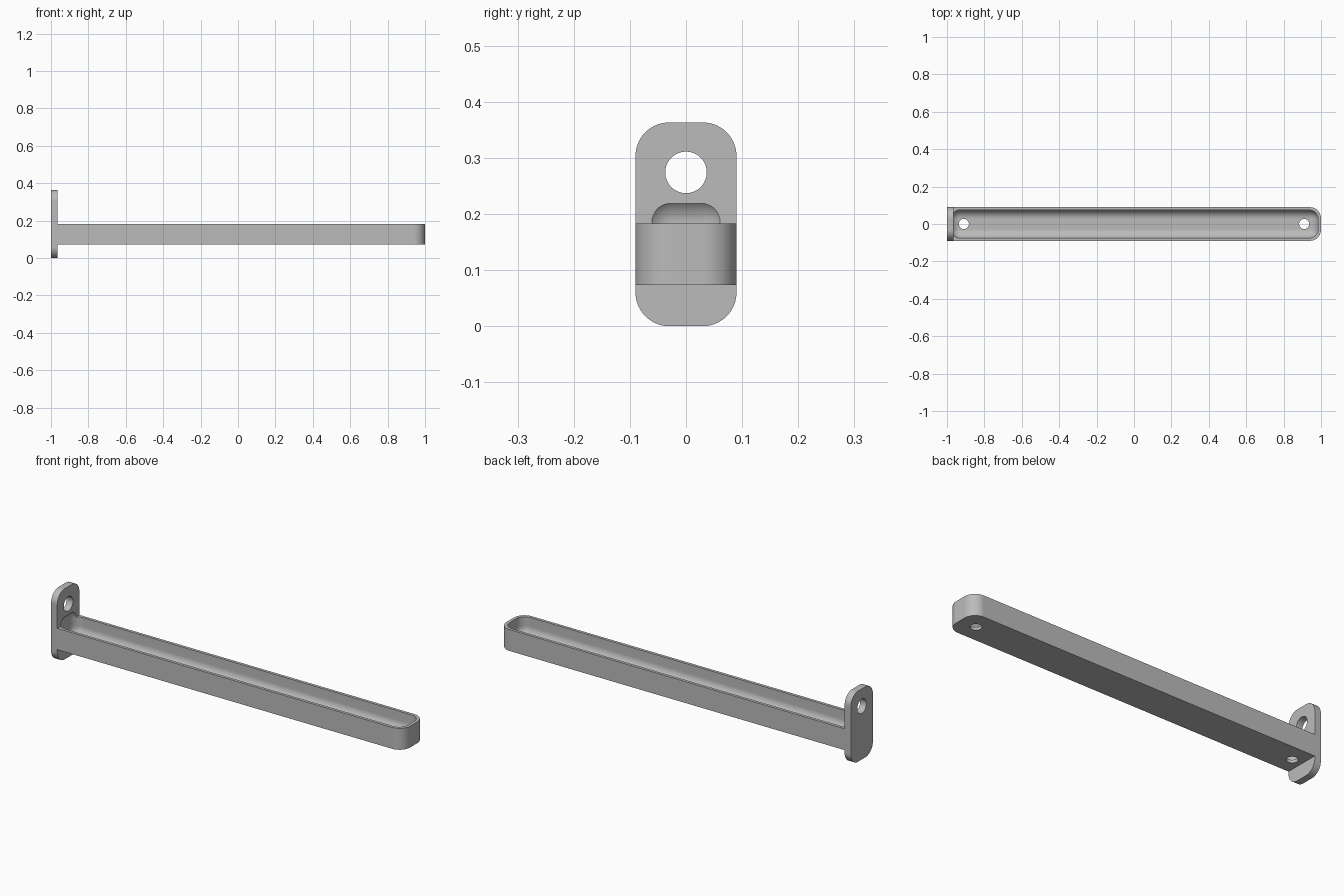
import bpy, bmesh
from math import cos, sin, pi, radians
from mathutils import Vector

cube = bpy.data.objects.get("Cube")
if cube:
    bpy.data.objects.remove(cube, do_unlink=True)

grey = bpy.data.materials.new("mid_grey")
grey.use_nodes = True
grey.diffuse_color = (0.5, 0.5, 0.5, 1)
grey.node_tree.nodes["Principled BSDF"].inputs["Base Color"].default_value = (0.5, 0.5, 0.5, 1)


def add_object(name, bm):
    bmesh.ops.recalc_face_normals(bm, faces=bm.faces[:])
    mesh = bpy.data.meshes.new(name)
    bm.to_mesh(mesh)
    bm.free()
    mesh.materials.append(grey)
    obj = bpy.data.objects.new(name, mesh)
    bpy.context.collection.objects.link(obj)
    return obj


def rounded_outline(u0, u1, v0, v1, radii, steps=14):
    """Rectangle outline; radii run from the low corner anticlockwise."""
    corners = [(u0, v0, 1, 1), (u1, v0, -1, 1), (u1, v1, -1, -1), (u0, v1, 1, -1)]
    points = []
    for i, ((u, v, su, sv), r) in enumerate(zip(corners, radii)):
        if r == 0:
            points.append((u, v))
            continue
        for k in range(steps + 1):
            a = pi + (i + k / steps) * pi / 2
            points.append((u + su * r + r * cos(a), v + sv * r + r * sin(a)))
    return points


def extrude(name, points, axis, start, end):
    """Extrude an outline along x or z."""
    bm = bmesh.new()
    place = (lambda u, v: (start, u, v)) if axis == "x" else (lambda u, v: (u, v, start))
    face = bm.faces.new([bm.verts.new(place(u, v)) for u, v in points])
    grown = bmesh.ops.extrude_face_region(bm, geom=[face])
    shift = Vector((end - start, 0, 0)) if axis == "x" else Vector((0, 0, end - start))
    bmesh.ops.translate(bm, vec=shift, verts=[g for g in grown["geom"] if isinstance(g, bmesh.types.BMVert)])
    return add_object(name, bm)


def circle(u, v, r, n=48):
    return [(u + r * cos(2 * pi * k / n), v + r * sin(2 * pi * k / n)) for k in range(n)]


def combine(target, other, operation):
    mod = target.modifiers.new(operation.lower(), "BOOLEAN")
    mod.operation, mod.solver, mod.object = operation, "EXACT", other
    bpy.context.view_layer.objects.active = target
    bpy.ops.object.modifier_apply(modifier=mod.name)
    bpy.data.objects.remove(other, do_unlink=True)


# End plate joined to the long tray body
R = 0.06
bracket = extrude("tray_with_end_plate", rounded_outline(-0.09, 0.09, 0, 0.363, [R] * 4), "x", -1, -0.965)
body = extrude("tray_body", rounded_outline(-0.985, 1, -0.09, 0.09, [0, R, R, 0]), "z", 0.073, 0.183)
combine(bracket, body, "UNION")

# Fully rounded cavity, slightly recessed into the plate
bm = bmesh.new()
bmesh.ops.create_cube(bm, size=1)
bmesh.ops.scale(bm, vec=(1.963, 0.15, 0.145), verts=bm.verts)
bmesh.ops.translate(bm, vec=(0.0025, 0, 0.1605), verts=bm.verts)
bmesh.ops.bevel(bm, geom=bm.edges[:], offset=0.048, offset_type="OFFSET",
                segments=12, profile=0.5, affect="EDGES", clamp_overlap=True)
combine(bracket, add_object("cavity_cutter", bm), "DIFFERENCE")

# Mounting hole in the plate and drain holes in the floor
combine(bracket, extrude("plate_hole_cutter", circle(0, 0.274, 0.037), "x", -1.1, -0.9), "DIFFERENCE")
for x in (-0.91, 0.91):
    combine(bracket, extrude("floor_hole_cutter", circle(x, 0, 0.027), "z", 0.03, 0.14), "DIFFERENCE")

# Smooth fillets with crisp rims
bpy.ops.object.select_all(action="DESELECT")
bracket.select_set(True)
bpy.context.view_layer.objects.active = bracket
bpy.ops.object.shade_smooth_by_angle(angle=radians(25))
weighted = bracket.modifiers.new("weighted_normals", "WEIGHTED_NORMAL")
weighted.keep_sharp = True
